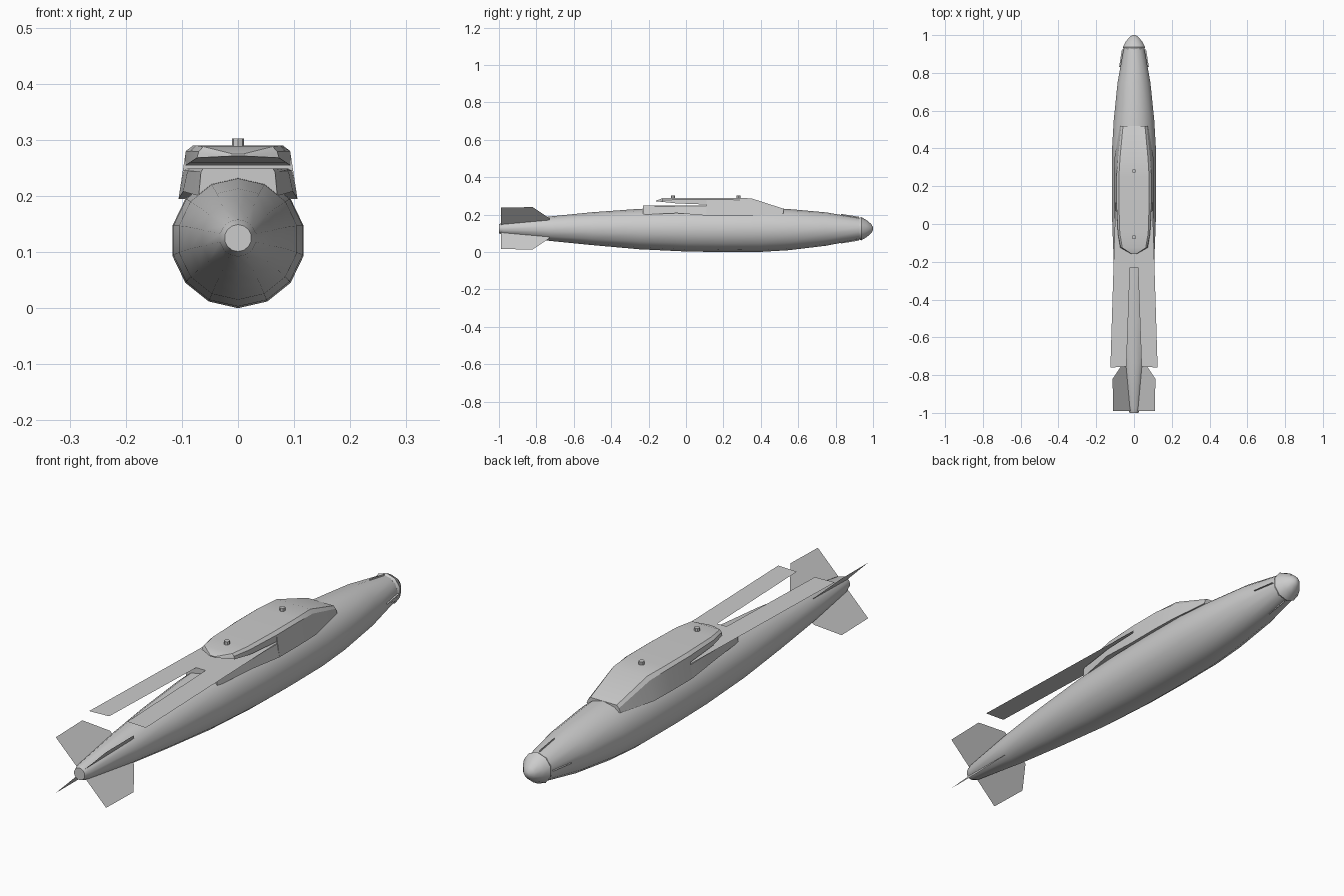
import bpy, math
from math import sin, cos, pi

if "Cube" in bpy.data.objects:
    bpy.data.objects.remove(bpy.data.objects["Cube"])


def make(name, verts, faces, angle=30):
    me = bpy.data.meshes.new(name)
    me.from_pydata(verts, [], faces)
    me.update()
    ob = bpy.data.objects.new(name, me)
    bpy.context.collection.objects.link(ob)
    bpy.ops.object.select_all(action='DESELECT')
    ob.select_set(True)
    bpy.context.view_layer.objects.active = ob
    bpy.ops.object.mode_set(mode='EDIT')
    bpy.ops.mesh.select_all(action='SELECT')
    bpy.ops.mesh.normals_make_consistent(inside=False)
    bpy.ops.object.mode_set(mode='OBJECT')
    bpy.ops.object.shade_smooth_by_angle(angle=math.radians(angle))
    return ob


def loft(name, rings, angle=30):
    """Skin a list of equal-length rings and cap both ends."""
    n = len(rings[0])
    verts = [p for r in rings for p in r]
    faces = [(k * n + i, k * n + (i + 1) % n, (k + 1) * n + (i + 1) % n, (k + 1) * n + i)
             for k in range(len(rings) - 1) for i in range(n)]
    faces += [tuple(range(n)), tuple(range(len(verts) - n, len(verts)))]
    return make(name, verts, faces, angle)


def circle(y, r, zc, n=14):
    return [(r * sin(2 * pi * i / n), y, zc - r * cos(2 * pi * i / n)) for i in range(n)]


def hexa(y, bottom, side, top):
    """Mirrored six-point section from three (half width, z) pairs."""
    half = [bottom, side, top]
    return [(x, y, z) for x, z in half] + [(-x, y, z) for x, z in reversed(half)]


# Round tapered body: y, radius, centre height
body = [(-1, .024, .125), (-.975, .033, .125), (-.73, .065, .125), (-.5, .088, .125),
        (-.25, .108, .123), (0, .118, .121), (.2, .12, .12), (.4, .119, .12),
        (.55, .11, .12), (.75, .089, .123), (.93, .056, .125)]
loft("body", [circle(*s) for s in body], 40)

# Faceted nose cap, slightly proud of the body
nose = [(.925, .057, .125), (.937, .062, .125), (.965, .046, .125), (.99, .025, .125), (1, .008, .125)]
loft("nose_cap", [circle(*s, n=10) for s in nose], 35)

# Wing kit: front fairing, lower saddle and upper cover with a slot between
loft("kit_front", [
    hexa(.52, (.075, .205), (.068, .222), (.058, .232)),
    hexa(.35, (.103, .195), (.085, .272), (.074, .287)),
    hexa(.25, (.106, .195), (.093, .28), (.08, .29)),
    hexa(.11, (.106, .195), (.093, .28), (.08, .29))], 20)
loft("kit_saddle", [
    hexa(.11, (.106, .195), (.096, .245), (.09, .249)),
    hexa(-.05, (.098, .208), (.09, .245), (.085, .249)),
    hexa(-.23, (.07, .2), (.066, .243), (.062, .249))], 20)
loft("kit_cover", [
    hexa(.11, (.094, .254), (.093, .28), (.08, .29)),
    hexa(-.05, (.085, .26), (.085, .28), (.075, .29)),
    hexa(-.125, (.073, .268), (.07, .279), (.062, .288)),
    hexa(-.16, (.012, .271), (.012, .273), (.01, .275))], 20)

# Folded wings, thin plates stowed in the slot
for s, side in ((1, "right"), (-1, "left")):
    wing = [(.098, .11), (.125, -.76), (.04, -.755), (.016, -.1), (.02, .11)]
    make(side + "_wing", [(s * x, y, .251) for x, y in wing], [tuple(range(5))])

# Tail fins in an X, plus short raised strips behind the nose
fin = [(.05, -.73), (.075, -.73), (.16, -.82), (.157, -.99), (.02, -.99)]
strip = [(.06, .83), (.079, .83), (.064, .925), (.045, .925)]
for k in range(4):
    a = pi / 4 + k * pi / 2
    make(f"tail_fin_{k + 1}", [(r * cos(a), y, .127 + r * sin(a)) for r, y in fin],
         [tuple(range(5))])
    b = k * pi / 2
    make(f"nose_strip_{k + 1}", [(r * cos(b), y, .125 + r * sin(b)) for r, y in strip],
         [tuple(range(4))])

# Suspension lugs
for k, y in enumerate((.28, -.07)):
    bpy.ops.mesh.primitive_cylinder_add(vertices=8, radius=.011, depth=.018, location=(0, y, .293))
    bpy.context.object.name = f"lug_{k + 1}"
